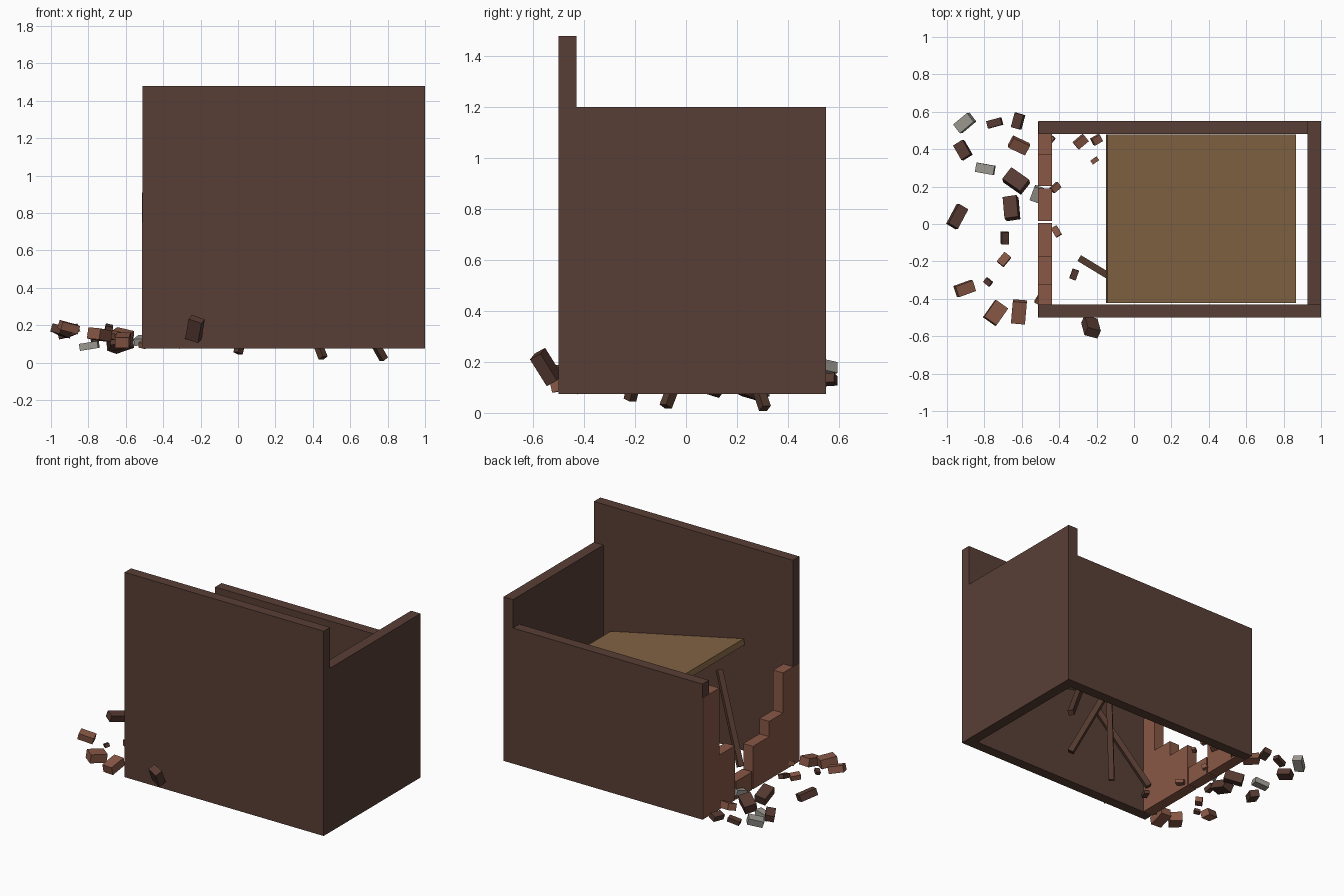
import bpy, random
from math import radians, atan2
from mathutils import Vector, Euler

random.seed(4)

def lin(c):
    c /= 255
    return c / 12.92 if c <= 0.04045 else ((c + 0.055) / 1.055) ** 2.4

def material(name, r, g, b):
    m = bpy.data.materials.new(name)
    m.diffuse_color = (lin(r), lin(g), lin(b), 1)
    return m

WALL = material("dark brown plaster", 89, 63, 54)
RED = material("red brown brick", 137, 88, 70)
DARK = material("dark brick", 86, 58, 49)
GREY = material("grey stone", 155, 152, 144)
PLANK = material("tan wood", 131, 101, 68)
BEAM = material("dark wood", 82, 57, 46)

def block(name, center, size, mat, rot=None):
    bpy.ops.mesh.primitive_cube_add(size=1, location=center)
    o = bpy.context.object
    o.name = name
    o.scale = size
    if rot:
        o.rotation_euler = rot
    o.data.materials.append(mat)
    return o

def span(name, x, y, z, mat):
    """Box from its (min, max) range on each axis."""
    r = (x, y, z)
    return block(name, [(a + b) / 2 for a, b in r], [b - a for a, b in r], mat)

# Standing walls, open at top and bottom
BASE = 0.075
span("front_wall", (-0.51, 1), (-0.5, -0.43), (BASE, 1.48), WALL)
span("right_wall", (0.928, 1), (-0.43, 0.55), (BASE, 1.2), WALL)
span("back_wall", (-0.51, 0.928), (0.48, 0.55), (BASE, 1.005), WALL)

# Broken left wall, stepped columns
columns = [(-0.499, -0.32, 0.75), (-0.32, -0.17, 0.475), (-0.17, 0.005, 0.37),
           (0.015, 0.19, 0.2), (0.202, 0.37, 0.45), (0.37, 0.548, 0.91)]
for i, (y0, y1, top) in enumerate(columns):
    span(f"broken_wall_{i + 1}", (-0.512, -0.438), (y0, y1), (BASE + 0.001, top), RED)

# Sagging upper floor
slope = atan2(0.22, 1.015)
block("collapsed_floor", (0.358, 0.028, 0.718), (1.032, 0.90, 0.04), PLANK, (0, slope, 0))

# Fallen beams leaning below the floor
beams = [((0.455, -0.08, 0.025), (0.23, 0.15, 0.62)),
         ((0.0, -0.22, 0.05), (0.14, -0.08, 0.62)),
         ((0.78, 0.31, 0.018), (0.45, 0.11, 0.60)),
         ((-0.28, -0.19, 0.095), (0.0, -0.36, 0.62))]
for i, (a, b) in enumerate(beams):
    a, b = Vector(a), Vector(b)
    d = b - a
    block(f"beam_{i + 1}", (a + b) / 2, (0.036, 0.036, d.length), BEAM,
          d.to_track_quat('Z', 'Y').to_euler())

# Scattered bricks: x, y, z, length, width, heading, material
bricks = [
    (-0.905, 0.54, 0.17, 0.10, 0.06, 40, GREY),
    (-0.745, 0.54, 0.13, 0.08, 0.04, 15, DARK),
    (-0.62, 0.55, 0.13, 0.08, 0.05, 75, DARK),
    (-0.615, 0.42, 0.15, 0.10, 0.06, -25, RED),
    (-0.915, 0.395, 0.16, 0.09, 0.06, -60, DARK),
    (-0.795, 0.295, 0.09, 0.10, 0.05, -10, GREY),
    (-0.63, 0.23, 0.10, 0.12, 0.08, -35, DARK),
    (-0.655, 0.085, 0.11, 0.12, 0.075, 95, DARK),
    (-0.945, 0.04, 0.17, 0.12, 0.06, 62, DARK),
    (-0.69, -0.075, 0.185, 0.065, 0.04, 90, DARK),
    (-0.695, -0.19, 0.14, 0.065, 0.045, 50, RED),
    (-0.905, -0.345, 0.19, 0.10, 0.06, 20, RED),
    (-0.78, -0.31, 0.15, 0.04, 0.03, -40, DARK),
    (-0.74, -0.475, 0.15, 0.11, 0.08, 55, RED),
    (-0.615, -0.47, 0.12, 0.12, 0.075, 85, RED),
    (-0.52, 0.16, 0.12, 0.08, 0.05, 70, GREY),
    (-0.42, 0.195, 0.12, 0.05, 0.035, 40, RED),
    (-0.415, -0.04, 0.11, 0.055, 0.035, -60, RED),
    (-0.285, 0.44, 0.11, 0.07, 0.045, 40, RED),
    (-0.2, 0.45, 0.11, 0.05, 0.04, 30, RED),
    (-0.21, 0.34, 0.10, 0.04, 0.025, 35, RED),
    (-0.32, -0.27, 0.09, 0.055, 0.035, 70, DARK),
    (-0.45, 0.45, 0.10, 0.05, 0.035, 50, RED),
    (-0.5, -0.4, 0.10, 0.06, 0.04, 60, RED),
]
for i, (x, y, z, l, w, a, mat) in enumerate(bricks):
    tilt = Euler((radians(random.uniform(-20, 20)), radians(random.uniform(-20, 20)), radians(a)))
    block(f"brick_{i + 1}", (x, y, z), (l, w, w * 0.75), mat, tilt)

# Brick resting against the front wall
block("leaning_brick", (-0.23, -0.55, 0.18), (0.075, 0.05, 0.125), DARK,
      (radians(28), radians(18), radians(-15)))
